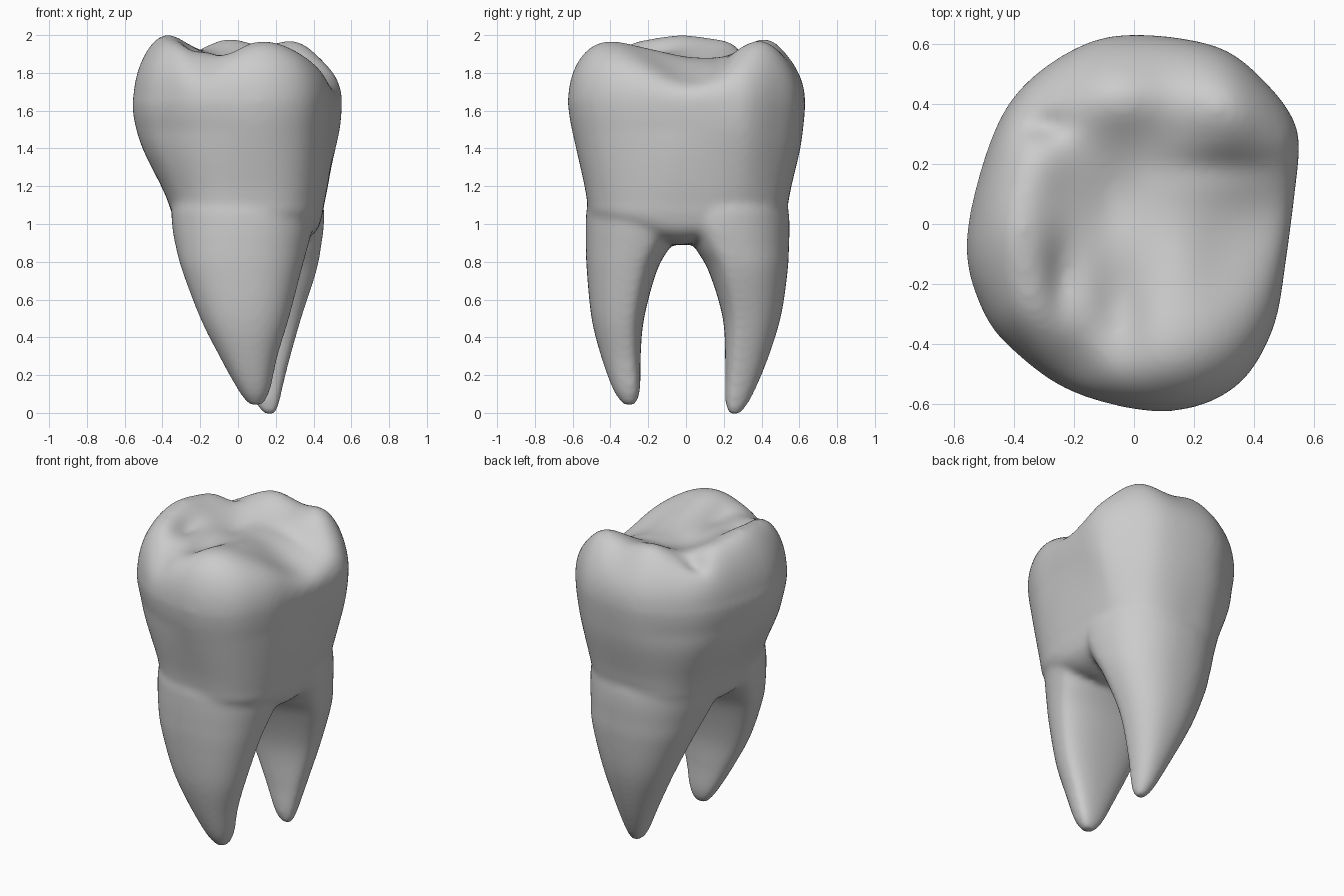
import bpy, bmesh, math
from mathutils import Vector

if "Cube" in bpy.data.objects:
    bpy.data.objects.remove(bpy.data.objects["Cube"])

SEGMENTS = 96
ANGLES = [2 * math.pi * i / SEGMENTS for i in range(SEGMENTS)]


def spline(points, steps):
    """Smooth curve through a list of equal-length tuples."""
    pts = [Vector(p) for p in points]
    pts = [pts[0]] + pts + [pts[-1]]
    result = []
    for a, b, c, d in zip(pts, pts[1:], pts[2:], pts[3:]):
        for k in range(steps):
            t = k / steps
            result.append(b + 0.5 * t * (c - a + t * (2 * a - 5 * b + 4 * c - d + t * (3 * (b - c) + d - a))))
    return result + [pts[-1]]


def add_loft(bm, rings):
    """Closed skin through rings of points."""
    loops = [[bm.verts.new(p) for p in ring] for ring in rings]
    for low, high in zip(loops, loops[1:]):
        for i in range(SEGMENTS):
            j = (i + 1) % SEGMENTS
            bm.faces.new((low[i], low[j], high[j], high[i]))
    bm.faces.new(loops[0][::-1])
    bm.faces.new(loops[-1])


def power(value, exponent):
    return math.copysign(abs(value) ** exponent, value)


# Crown outline seen from above, turned into a radius for each angle
plan = [(0.55, 0.22), (0.54, 0.33), (0.45, 0.46), (0.28, 0.59), (-0.02, 0.63), (-0.22, 0.57),
        (-0.4, 0.42), (-0.5, 0.2), (-0.555, -0.08), (-0.5, -0.29), (-0.4, -0.42), (-0.2, -0.56),
        (0.1, -0.625), (0.33, -0.55), (0.46, -0.36), (0.51, -0.1), (0.55, 0.22)]
smooth_plan = spline(plan, 6)


def plan_point(angle):
    direction = Vector((math.cos(angle), math.sin(angle)))
    for a, b in zip(smooth_plan, smooth_plan[1:]):
        edge = b - a
        det = direction.x * edge.y - direction.y * edge.x
        if abs(det) < 1e-9:
            continue
        r = (a.x * edge.y - a.y * edge.x) / det
        t = (a.x * direction.y - a.y * direction.x) / det
        if r > 0 and -1e-4 <= t <= 1.0001:
            return direction * r
    return direction * 0.55


OUTLINE = [plan_point(a) for a in ANGLES]
# Boxier outline for the neck, where the crown meets the roots
NECK = [Vector((0.5525 * power(math.cos(a), 0.72), 0.63 * power(math.sin(a), 0.72))) for a in ANGLES]

# Cusps (raised) and grooves (sunk): x, y, width x, width y, height
BUMPS = [
    (-0.4, 0.0, 0.17, 0.3, 0.125),
    (-0.36, -0.32, 0.16, 0.16, 0.05),
    (-0.32, 0.22, 0.12, 0.1, 0.03),
    (-0.05, 0.43, 0.18, 0.14, 0.1),
    (0.32, 0.41, 0.17, 0.17, 0.11),
    (0.14, -0.45, 0.25, 0.25, 0.09),
    (0.47, 0.02, 0.25, 0.22, -0.12),
    (0.3, 0.19, 0.2, 0.05, -0.02),
    (-0.06, 0.08, 0.09, 0.13, -0.03),
    (-0.04, -0.3, 0.08, 0.16, -0.05),
    (0.16, -0.12, 0.1, 0.15, 0.02),
    (-0.3, 0.33, 0.07, 0.04, -0.06),
    (-0.24, -0.18, 0.05, 0.12, -0.04),
    (-0.2, -0.52, 0.08, 0.14, -0.05),
]


def chewing_height(x, y):
    return 1.89 + sum(h * math.exp(-((x - cx) / wx) ** 2 - ((y - cy) / wy) ** 2)
                      for cx, cy, wx, wy, h in BUMPS)


def crown_rings():
    # Each section: z, left, right, front, back
    sections = [(0.89, -0.16, 0.26, -0.07, 0.01), (0.92, -0.26, 0.36, -0.18, 0.13),
                (0.97, -0.32, 0.42, -0.34, 0.33), (1.04, -0.345, 0.445, -0.5, 0.51),
                (1.12, -0.372, 0.463, -0.525, 0.542), (1.2, -0.407, 0.483, -0.54, 0.558),
                (1.4, -0.505, 0.525, -0.587, 0.605),
                (1.55, -0.548, 0.547, -0.62, 0.625), (1.65, -0.558, 0.553, -0.632, 0.632)]
    rings = []
    for z, x0, x1, y0, y1 in spline(sections, 5):
        blend = min(1, max(0, (z - 1.05) / 0.45))
        outline = [n.lerp(p, blend) for n, p in zip(NECK, OUTLINE)]
        rings.append([((x0 + x1) / 2 + p.x * (x1 - x0) / 1.105,
                       (y0 + y1) / 2 + p.y * (y1 - y0) / 1.26, z) for p in outline])
    # Rounded shoulder running into the chewing surface
    for k in range(1, 48):
        s = math.cos(math.pi / 2 * k / 48)
        rise = math.sqrt(1 - s ** 7)
        rings.append([(p.x * s, p.y * s, 1.65 + (chewing_height(p.x * s, p.y * s) - 1.65) * rise)
                      for p in OUTLINE])
    return rings


def root_rings(sections, inner):
    """Roots have a flattened face on the inner side (inner = +1 or -1 in y)."""
    rings = []
    for z, x0, x1, y0, y1 in spline(sections, 6):
        split = y0 + (y1 - y0) * (0.5 + 0.18 * inner)
        ring = []
        for a in ANGLES:
            c, s = power(math.cos(a), 0.88), power(math.sin(a), 0.88)
            depth = y1 - split if s > 0 else split - y0
            ring.append(((x0 + x1) / 2 + c * (x1 - x0) / 2, split + s * depth, z))
        rings.append(ring)
    return rings


front_root = [(0.04, 0.06, 0.13, -0.33, -0.27), (0.12, 0.0, 0.17, -0.385, -0.243),
              (0.3, -0.1, 0.21, -0.45, -0.24), (0.5, -0.2, 0.27, -0.5, -0.222),
              (0.75, -0.295, 0.335, -0.525, -0.155), (0.88, -0.33, 0.37, -0.53, -0.085),
              (1.0, -0.35, 0.4, -0.53, -0.02), (1.1, -0.345, 0.4, -0.52, -0.02),
              (1.25, -0.28, 0.34, -0.45, -0.04)]
back_root = [(-0.01, 0.14, 0.2, 0.23, 0.28), (0.06, 0.09, 0.22, 0.208, 0.335),
             (0.25, 0.0, 0.265, 0.208, 0.42), (0.5, -0.12, 0.335, 0.195, 0.5),
             (0.75, -0.23, 0.415, 0.12, 0.538), (0.88, -0.28, 0.44, 0.045, 0.545),
             (1.0, -0.32, 0.455, -0.01, 0.548), (1.1, -0.33, 0.45, 0.0, 0.535),
             (1.25, -0.28, 0.38, 0.02, 0.47)]

bm = bmesh.new()
add_loft(bm, crown_rings())
add_loft(bm, root_rings(front_root, 1))
add_loft(bm, root_rings(back_root, -1))
mesh = bpy.data.meshes.new("molar_tooth")
bm.to_mesh(mesh)
bm.free()

tooth = bpy.data.objects.new("molar_tooth", mesh)
bpy.context.collection.objects.link(tooth)

# Enamel colour
enamel = bpy.data.materials.new("grey_enamel")
enamel.use_nodes = True
grey = (0.6, 0.6, 0.6, 1)
enamel.diffuse_color = grey
enamel.node_tree.nodes["Principled BSDF"].inputs["Base Color"].default_value = grey
mesh.materials.append(enamel)

# Fuse crown and roots into one smooth skin
fuse = tooth.modifiers.new("fuse", "REMESH")
fuse.mode = "VOXEL"
fuse.voxel_size = 0.016
fuse.use_smooth_shade = True
soften = tooth.modifiers.new("soften", "SMOOTH")
soften.factor = 0.5
soften.iterations = 16
